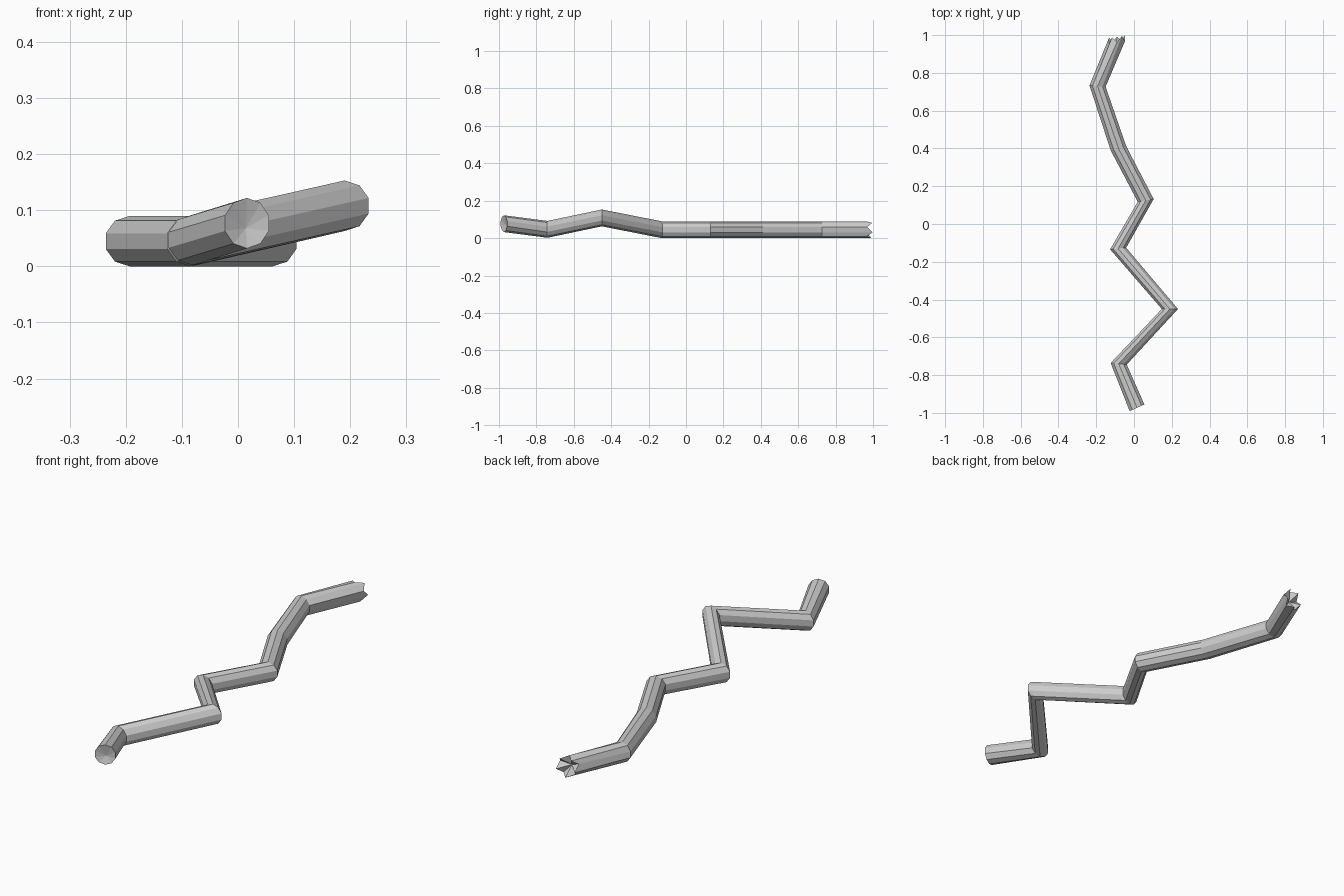
import bpy, bmesh
from math import sin, cos, pi, radians

if "Cube" in bpy.data.objects:
    bpy.data.objects.remove(bpy.data.objects["Cube"])

SIDES = 10
RADIUS = 0.045
# Ring centres along the bent stick and the yaw of each ring: x, y, z, yaw
PATH = [
    (0.016, -0.973, 0.077, 0.42),
    (-0.081, -0.74, 0.047, -0.10),
    (0.190, -0.45, 0.108, 0.0),
    (-0.084, -0.13, 0.045, 0.10),
    (0.062, 0.125, 0.045, 0.17),
    (-0.082, 0.40, 0.045, 0.25),
    (-0.193, 0.73, 0.045, -0.08),
    (-0.090, 0.977, 0.045, 0.15),
]

bm = bmesh.new()


def add_ring(x, y, z, yaw, jag=0.0):
    ring = []
    for i in range(SIDES):
        a = 2 * pi * i / SIDES + radians(18)
        u, w = RADIUS * cos(a), RADIUS * sin(a)
        push = jag if i % 2 else -jag
        ring.append(bm.verts.new((x + u * cos(yaw), y + u * sin(yaw) + push, z + w)))
    return ring


def add_cap(ring, apex):
    tip = bm.verts.new(apex)
    for i in range(SIDES):
        bm.faces.new((ring[i], ring[(i + 1) % SIDES], tip))


# Bent shaft, with a jagged break at the back end
rings = [add_ring(*p, jag=0.015 if p is PATH[-1] else 0) for p in PATH]
for a, b in zip(rings, rings[1:]):
    for i in range(SIDES):
        j = (i + 1) % SIDES
        bm.faces.new((a[i], a[j], b[j], b[i]))

# Slightly hollow end caps
add_cap(rings[0], (0.014, -0.962, 0.068))
add_cap(rings[-1], (-0.094, 0.95, 0.045))

bmesh.ops.recalc_face_normals(bm, faces=bm.faces)
mesh = bpy.data.meshes.new("bent_stick")
bm.to_mesh(mesh)
bm.free()
bpy.context.collection.objects.link(bpy.data.objects.new("bent_stick", mesh))
